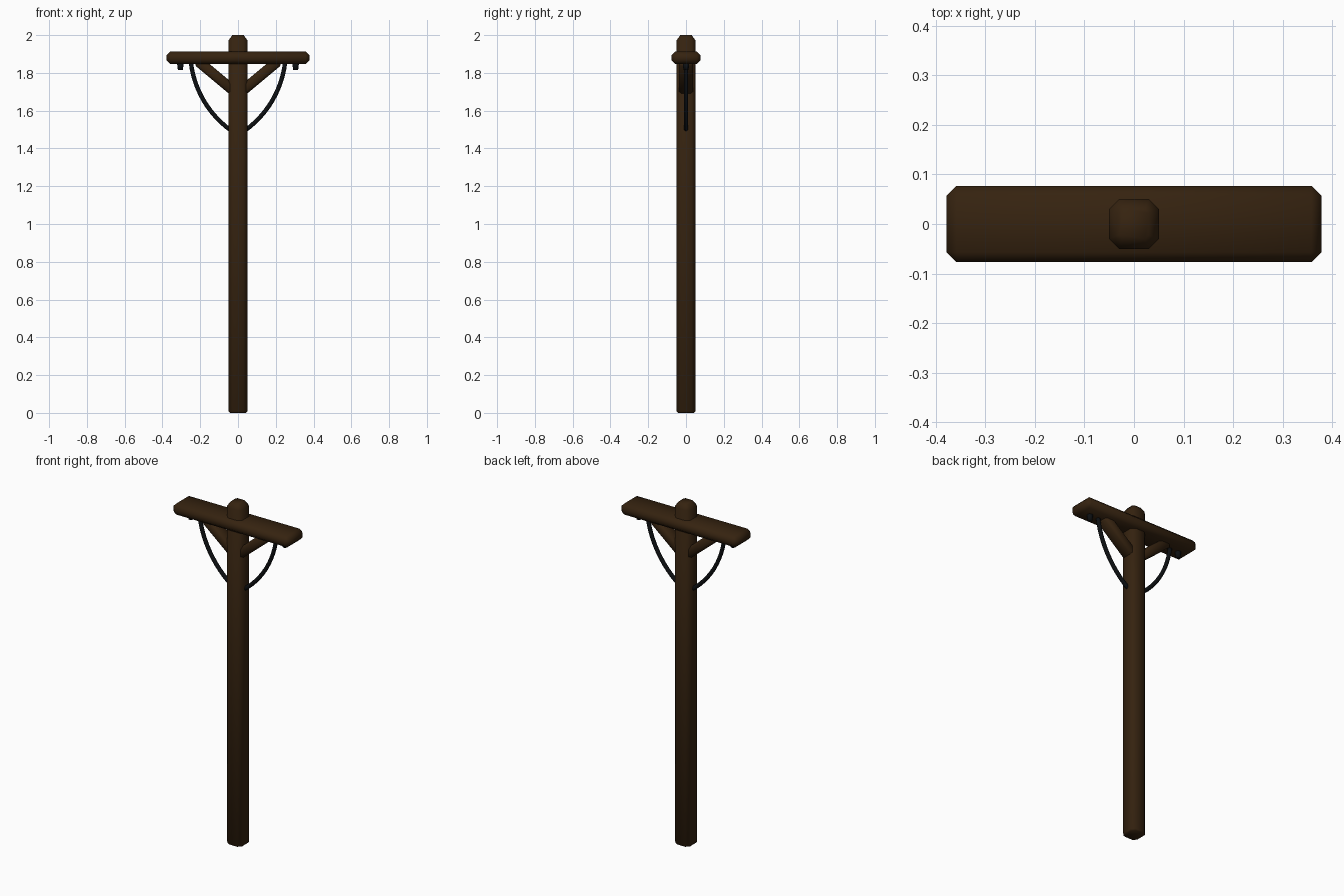
import bpy, bmesh, math
from mathutils import Vector, Matrix

cube = bpy.data.objects.get("Cube")
if cube:
    bpy.data.objects.remove(cube, do_unlink=True)


def material(name, rgb, rough):
    m = bpy.data.materials.new(name)
    m.use_nodes = True
    m.diffuse_color = (*rgb, 1)
    bsdf = m.node_tree.nodes["Principled BSDF"]
    bsdf.inputs["Base Color"].default_value = (*rgb, 1)
    bsdf.inputs["Roughness"].default_value = rough
    return m


WOOD = material("dark_brown_wood", (0.036, 0.0165, 0.005), 0.9)
RUBBER = material("black_rubber", (0.004, 0.005, 0.006), 0.7)


def finish(name, bm, mat, smooth=True):
    bmesh.ops.recalc_face_normals(bm, faces=bm.faces)
    mesh = bpy.data.meshes.new(name)
    bm.to_mesh(mesh)
    bm.free()
    mesh.materials.append(mat)
    for p in mesh.polygons:
        p.use_smooth = smooth
    obj = bpy.data.objects.new(name, mesh)
    bpy.context.collection.objects.link(obj)
    return obj


def beam(name, size, centre, bevel, mat, tilt=0.0):
    """Chamfered box, tilted about the y axis."""
    bm = bmesh.new()
    bmesh.ops.create_cube(bm, size=1)
    bmesh.ops.scale(bm, vec=size, verts=bm.verts)
    bmesh.ops.bevel(bm, geom=bm.edges[:], offset=bevel, segments=1,
                    affect='EDGES')
    bm.transform(Matrix.Translation(centre) @ Matrix.Rotation(tilt, 4, 'Y'))
    return finish(name, bm, mat)


# Post: chamfered square section with a tapered cap and a small foot chamfer
def post_ring(bm, z, half, cut):
    corners = [(half, cut - half), (half, half - cut)]
    ring = []
    for i in range(4):
        turn = Matrix.Rotation(i * math.pi / 2, 3, 'Z')
        ring += [bm.verts.new(turn @ Vector((x, y, z))) for x, y in corners]
    return ring


bm = bmesh.new()
rings = [post_ring(bm, *r) for r in [(0, 0.043, 0.018), (0.008, 0.05, 0.02),
                                    (1.972, 0.05, 0.02), (2, 0.03, 0.008)]]
for low, high in zip(rings, rings[1:]):
    for i in range(8):
        j = (i + 1) % 8
        bm.faces.new((low[i], low[j], high[j], high[i]))
bm.faces.new(rings[0])
bm.faces.new(rings[-1])
finish("post", bm, WOOD)

# Cross arm
beam("cross_arm", (0.756, 0.154, 0.066), (0, 0, 1.88), 0.02, WOOD)

for side, sx in (("left", 1), ("right", -1)):
    # Diagonal brace from the post up to the arm
    low, high = Vector((0.005, 0, 1.69)), Vector((0.215, 0, 1.865))
    run = high - low
    mid = (low + high) / 2
    beam(side + "_brace", (run.length, 0.076, 0.055), (sx * mid.x, 0, mid.z),
         0.012, WOOD, -sx * math.atan2(run.z, run.x))

    # Peg hanging under the arm
    bm = bmesh.new()
    bmesh.ops.create_cone(bm, cap_ends=True, segments=8, radius1=0.013,
                          radius2=0.018, depth=0.04)
    bm.transform(Matrix.Translation((sx * 0.305, 0, 1.834)))
    finish(side + "_peg", bm, RUBBER)

    # Sagging cable between arm and post
    start, c1, c2, end = (Vector(p) for p in [
        (0.25, 0, 1.86), (0.235, 0, 1.72), (0.16, 0, 1.58), (0.03, 0, 1.49)])
    bm = bmesh.new()
    rings, steps, sides = [], 12, 8
    for k in range(steps + 1):
        t = k / steps
        u = 1 - t
        p = start*u**3 + c1*3*u*u*t + c2*3*u*t*t + end*t**3
        d = ((c1 - start)*u*u + (c2 - c1)*2*u*t + (end - c2)*t*t).normalized()
        across = Vector((-d.z, 0, d.x))
        ring = []
        for i in range(sides):
            a = math.tau * i / sides
            v = p + 0.0115 * (across*math.cos(a) + Vector((0, math.sin(a), 0)))
            ring.append(bm.verts.new((sx * v.x, v.y, v.z)))
        rings.append(ring)
    for a, b in zip(rings, rings[1:]):
        for i in range(sides):
            j = (i + 1) % sides
            bm.faces.new((a[i], a[j], b[j], b[i]))
    bm.faces.new(rings[0])
    bm.faces.new(rings[-1])
    finish(side + "_cable", bm, RUBBER)
